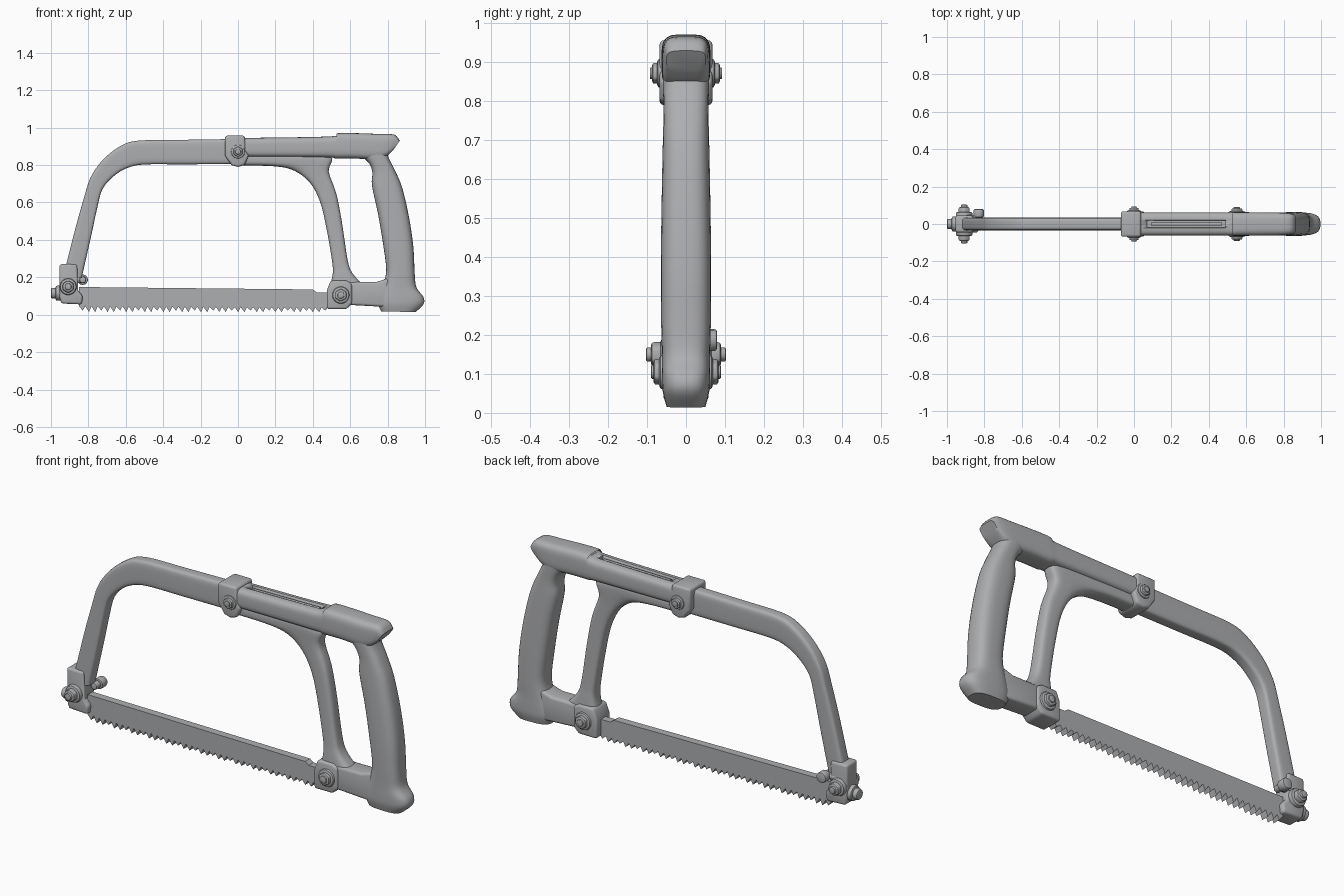
import bpy, bmesh, math
from mathutils import Vector, Matrix

cube = bpy.data.objects.get("Cube")
if cube:
    bpy.data.objects.remove(cube, do_unlink=True)

metal = bpy.data.materials.new("grey metal")
GREY = (0.42, 0.425, 0.435, 1)
metal.use_nodes = True
metal.diffuse_color = GREY
metal.node_tree.nodes["Principled BSDF"].inputs["Base Color"].default_value = GREY


def finish(bm, name, angle=35):
    bmesh.ops.recalc_face_normals(bm, faces=bm.faces)
    mesh = bpy.data.meshes.new(name)
    bm.to_mesh(mesh)
    bm.free()
    mesh.materials.append(metal)
    ob = bpy.data.objects.new(name, mesh)
    bpy.context.collection.objects.link(ob)
    bpy.ops.object.select_all(action='DESELECT')
    ob.select_set(True)
    bpy.context.view_layer.objects.active = ob
    bpy.ops.object.shade_smooth_by_angle(angle=math.radians(angle))
    return ob


def bevel_sharp(bm, width, segments=3):
    edges = [e for e in bm.edges if e.calc_face_angle(0) > math.radians(40)]
    bmesh.ops.bevel(bm, geom=edges, offset=width, segments=segments,
                    profile=0.5, affect='EDGES', clamp_overlap=True)


def prism(name, outline, y0, y1, bevel=0.0):
    """Extrude an x-z outline between two depths."""
    bm = bmesh.new()
    face = bm.faces.new([bm.verts.new((x, y0, z)) for x, z in outline])
    ext = bmesh.ops.extrude_face_region(bm, geom=[face])
    bmesh.ops.translate(bm, vec=(0, y1 - y0, 0),
                        verts=[v for v in ext["geom"] if isinstance(v, bmesh.types.BMVert)])
    bmesh.ops.recalc_face_normals(bm, faces=bm.faces)
    if bevel:
        bevel_sharp(bm, bevel)
    return finish(bm, name)


def spline(points, steps):
    """Catmull-Rom through points of any dimension."""
    pts = [Vector(p) for p in points]
    out = []
    for i in range(len(pts) - 1):
        a, b, c, d = pts[max(i - 1, 0)], pts[i], pts[i + 1], pts[min(i + 2, len(pts) - 1)]
        for s in range(steps):
            t = s / steps
            out.append(b + (c - a) * t / 2 + (a * 2 - b * 5 + c * 4 - d) * t * t / 2
                       + (b * 3 - a - c * 3 + d) * t ** 3 / 2)
    return out + [pts[-1]]


def loft(name, stations, depths, power, steps=4, sides=28):
    """Rounded-box sections between two edge rails (ax, az, bx, bz)."""
    rails = spline(stations, steps)
    halves = spline([(h, 0) for h in depths], steps)
    bm = bmesh.new()
    rings = []
    for (ax, az, bx, bz), half in zip(rails, halves):
        ring = []
        for k in range(sides):
            t = math.tau * (k + 0.5) / sides
            c, s = math.cos(t), math.sin(t)
            u = math.copysign(abs(c) ** (2 / power), c)
            v = math.copysign(abs(s) ** (2 / power), s)
            ring.append(bm.verts.new(((ax + bx) / 2 + u * (bx - ax) / 2, v * half[0],
                                      (az + bz) / 2 + u * (bz - az) / 2)))
        rings.append(ring)
    for r, q in zip(rings, rings[1:]):
        for k in range(sides):
            n = (k + 1) % sides
            bm.faces.new((r[k], r[n], q[n], q[k]))
    bm.faces.new(rings[0])
    bm.faces.new(rings[-1])
    return finish(bm, name, 40)


def turned(name, origin, axis, profile, sides=20):
    """Stacked discs: profile holds (radius, start, end, sides)."""
    bm = bmesh.new()
    turn = Vector((0, 0, 1)).rotation_difference(Vector(axis)).to_matrix().to_4x4()
    for radius, start, end, n in profile:
        part = bmesh.new()
        bmesh.ops.create_cone(part, cap_ends=True, segments=n, radius1=radius, radius2=radius,
                              depth=end - start, matrix=Matrix.Translation((0, 0, (start + end) / 2)))
        bevel_sharp(part, min(radius, end - start) * 0.25, 2)
        part.transform(Matrix.Translation(origin) @ turn)
        tmp = bpy.data.meshes.new("tmp")
        part.to_mesh(tmp)
        part.free()
        bm.from_mesh(tmp)
        bpy.data.meshes.remove(tmp)
    return finish(bm, name)


def bolt_pair(name, x, z, face, r, reach):
    span = reach - face
    for side, label in ((-1, "front"), (1, "back")):
        turned(f"{name}_{label}", (x, 0, z), (0, side, 0),
               [(r, 0, face + span * 0.4, 20), (r * 0.75, face, face + span * 0.8, 6),
                (r * 0.4, face, reach, 14)])


# Bowed frame arm
loft("bowed_frame", [(0.02, 0.94, 0.02, 0.805), (-0.3, 0.935, -0.3, 0.804), (-0.54, 0.93, -0.5, 0.803),
                     (-0.64, 0.895, -0.59, 0.785), (-0.73, 0.82, -0.665, 0.74), (-0.79, 0.73, -0.725, 0.67),
                     (-0.825, 0.62, -0.755, 0.56), (-0.87, 0.46, -0.785, 0.42), (-0.935, 0.2, -0.835, 0.2)],
     [0.034] * 9, 5)

# Upper handle beam with the slot sunk into its top
beam = loft("handle_beam", [(0.02, 0.843, 0.02, 0.945), (0.48, 0.84, 0.49, 0.953), (0.52, 0.835, 0.53, 0.97),
                            (0.62, 0.835, 0.62, 0.971), (0.74, 0.83, 0.74, 0.967), (0.79, 0.845, 0.835, 0.963),
                            (0.83, 0.88, 0.865, 0.93)],
            [0.062, 0.062, 0.063, 0.063, 0.062, 0.058, 0.05], 4)
slot_outline = [(0.07, 0.93), (0.49, 0.93), (0.49, 1.0), (0.07, 1.0)]
cutter = prism("slot_cutter", slot_outline, -0.02, 0.02)
cutter.hide_render = True
cut = beam.modifiers.new("slot", 'BOOLEAN')
cut.object, cut.operation, cut.solver = cutter, 'DIFFERENCE', 'EXACT'
bpy.context.view_layer.objects.active = beam
bpy.ops.object.modifier_apply(modifier="slot")
bpy.data.objects.remove(cutter, do_unlink=True)
loft("slot_rib", [(0.09, 0.925, 0.09, 0.941), (0.47, 0.925, 0.47, 0.946)], [0.009, 0.009], 4, 2, 12)

# Web under the beam flowing into the strut
loft("strut", [(0.03, 0.798, 0.03, 0.86), (0.2, 0.793, 0.25, 0.86), (0.3, 0.77, 0.49, 0.85),
               (0.385, 0.705, 0.485, 0.765), (0.44, 0.6, 0.525, 0.65), (0.475, 0.45, 0.555, 0.5),
               (0.505, 0.27, 0.585, 0.3), (0.505, 0.21, 0.61, 0.225), (0.49, 0.15, 0.67, 0.16)],
     [0.045, 0.045, 0.042, 0.038, 0.036, 0.036, 0.038, 0.042, 0.046], 3.5)

# Grip with flared foot
loft("grip", [(0.655, 0.85, 0.79, 0.93), (0.70, 0.81, 0.80, 0.855), (0.718, 0.76, 0.838, 0.775),
              (0.716, 0.69, 0.878, 0.68), (0.748, 0.54, 0.915, 0.52), (0.775, 0.38, 0.938, 0.36),
              (0.792, 0.24, 0.945, 0.22), (0.775, 0.16, 0.955, 0.145), (0.755, 0.1, 0.992, 0.095),
              (0.75, 0.055, 0.992, 0.055), (0.765, 0.018, 0.95, 0.014)],
     [0.06, 0.059, 0.058, 0.06, 0.063, 0.065, 0.064, 0.062, 0.062, 0.06, 0.05], 3)

# Lower bridge and rear blade holder
prism("lower_bridge", [(0.55, 0.055), (0.82, 0.04), (0.82, 0.2), (0.74, 0.175), (0.55, 0.175)],
      -0.05, 0.05, 0.014)
prism("rear_blade_holder", [(0.475, 0.03), (0.58, 0.03), (0.61, 0.06), (0.61, 0.165), (0.58, 0.182),
                            (0.495, 0.182), (0.475, 0.13)], -0.058, 0.058, 0.012)
bolt_pair("rear_bolt", 0.55, 0.105, 0.055, 0.046, 0.09)

# Clamp joining frame and handle
prism("frame_clamp", [(-0.07, 0.957), (0.037, 0.957), (0.04, 0.88), (0.058, 0.85), (0.035, 0.80),
                      (0.0, 0.79), (-0.035, 0.80), (-0.07, 0.85)], -0.068, 0.068, 0.012)
bolt_pair("clamp_bolt", 0.0, 0.872, 0.062, 0.038, 0.093)

# Front blade holder, its bolts, tension knob and wing peg
prism("front_blade_holder", [(-0.955, 0.27), (-0.86, 0.27), (-0.855, 0.13), (-0.83, 0.10), (-0.835, 0.055),
                             (-0.945, 0.06), (-0.955, 0.1)], -0.045, 0.045, 0.012)
bolt_pair("front_bolt", -0.908, 0.15, 0.04, 0.045, 0.103)
turned("tension_knob", (-0.94, 0, 0.115), (-1, 0, 0), [(0.04, 0, 0.035, 16), (0.028, 0.03, 0.06, 12)])
turned("wing_peg", (-0.83, 0, 0.187), (0, 1, 0), [(0.018, 0, 0.05, 12), (0.028, 0.035, 0.08, 14)])
turned("peg_arm", (-0.9, 0.03, 0.187), (1, 0, 0), [(0.018, 0, 0.08, 12)])

# Blade with a row of teeth along its lower edge
TEETH = 40
X0, X1 = -0.85, 0.48
outline = [(X1, 0.12), (0.42, 0.12), (0.40, 0.135), (X0, 0.148)]
step = (X1 - X0) / TEETH
for i in range(TEETH):
    x = X0 + i * step
    root = 0.046 - 0.008 * i / TEETH
    outline += [(x, root), (x + step * 0.6, 0.014 + 0.008 * (i % 3 == 0))]
outline.append((X1, 0.038))
prism("toothed_blade", outline, -0.02, 0.02)
